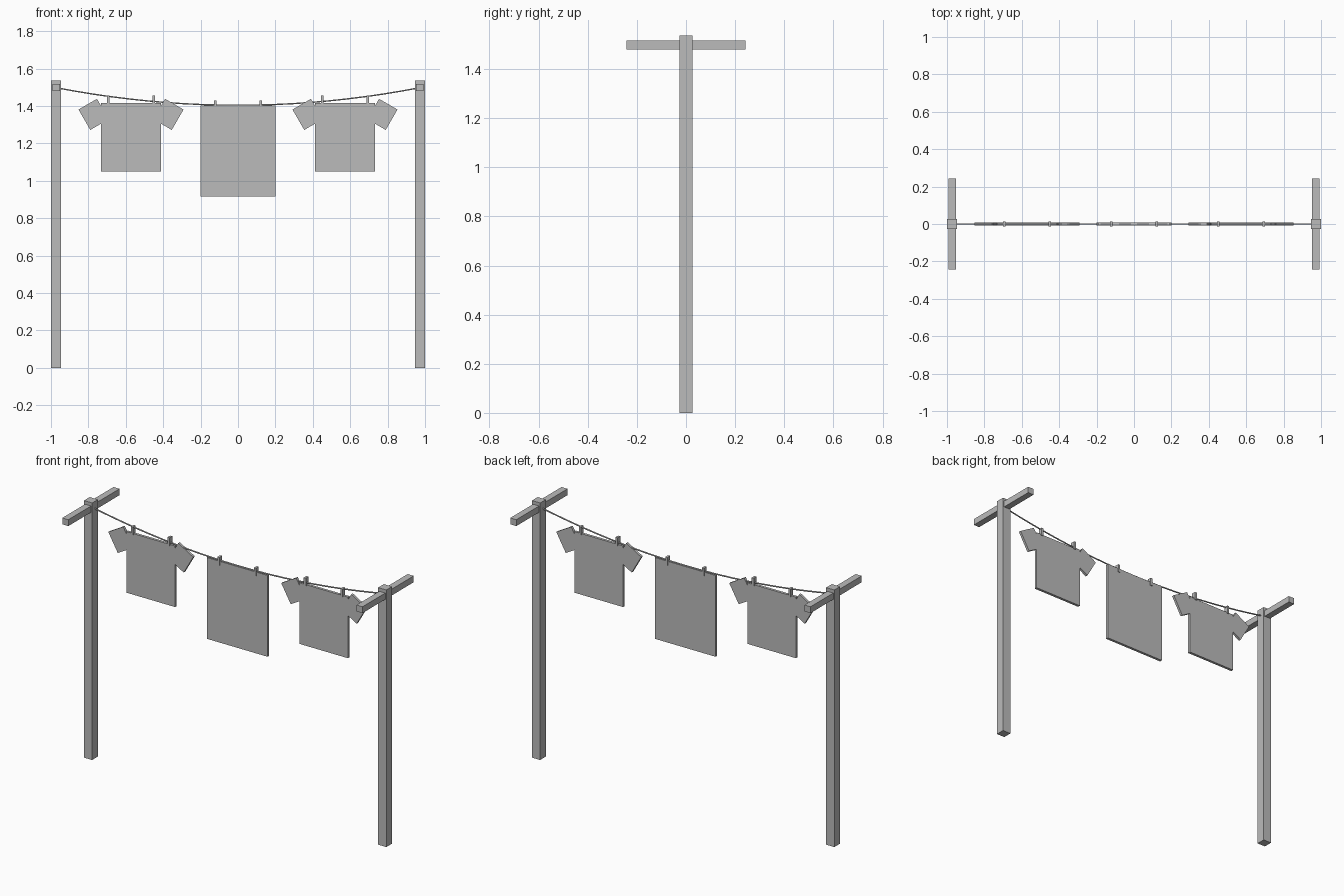
import bpy
from math import radians

if "Cube" in bpy.data.objects:
    bpy.data.objects.remove(bpy.data.objects["Cube"], do_unlink=True)

grey = bpy.data.materials.new("plain_grey")
grey.use_nodes = True
grey.diffuse_color = (0.5, 0.5, 0.5, 1)
grey.node_tree.nodes["Principled BSDF"].inputs["Base Color"].default_value = (0.5, 0.5, 0.5, 1)


def box(name, centre, size, tilt=0):
    """Box of the given size, tilted in the x-z plane."""
    bpy.ops.mesh.primitive_cube_add(size=1, location=centre)
    ob = bpy.context.object
    ob.name = name
    ob.scale = size
    bpy.ops.object.transform_apply(location=False, rotation=False, scale=True)
    ob.rotation_euler.y = radians(tilt)
    ob.data.materials.append(grey)
    return ob


def peg(name, x, top):
    box(name, (x, 0, top - 0.024), (0.014, 0.026, 0.048))


POST_X, POST_H, LINE_Z, SAG = 0.973, 1.537, 1.498, 0.094
CLOTH = 0.016

for side, s in (("left", 1), ("right", -1)):
    # Post with its crossbar
    box(f"{side}_post", (s * POST_X, 0, POST_H / 2), (0.054, 0.054, POST_H))
    box(f"{side}_crossbar", (s * POST_X, 0, LINE_Z), (0.04, 0.484, 0.038))

    # Shirt: body, two drooping sleeves and two pegs
    shirt_x = s * 0.572
    box(f"{side}_shirt_body", (shirt_x, 0, 1.233), (0.322, CLOTH, 0.365))
    for part, d in (("outer", s), ("inner", -s)):
        box(f"{side}_shirt_{part}_sleeve", (shirt_x + d * 0.2, 0, 1.355),
            (0.114, CLOTH - 0.001, 0.126), tilt=d * 30)
        peg(f"{side}_shirt_{part}_peg", shirt_x + d * 0.121, 1.457)

    peg(f"{side}_towel_peg", s * 0.121, 1.428)

# Towel
box("towel", (0, 0, 1.16), (0.402, CLOTH, 0.486))

# Sagging line
curve = bpy.data.curves.new("clothes_line", "CURVE")
curve.dimensions = "3D"
curve.bevel_depth = 0.004
curve.bevel_resolution = 1
curve.use_fill_caps = True
STEPS = 20
path = curve.splines.new("POLY")
path.points.add(STEPS)
for i, point in enumerate(path.points):
    t = 2 * i / STEPS - 1
    point.co = (t * POST_X, 0, LINE_Z - SAG * (1 - t * t), 1)
curve.materials.append(grey)
line = bpy.data.objects.new("clothes_line", curve)
bpy.context.collection.objects.link(line)
